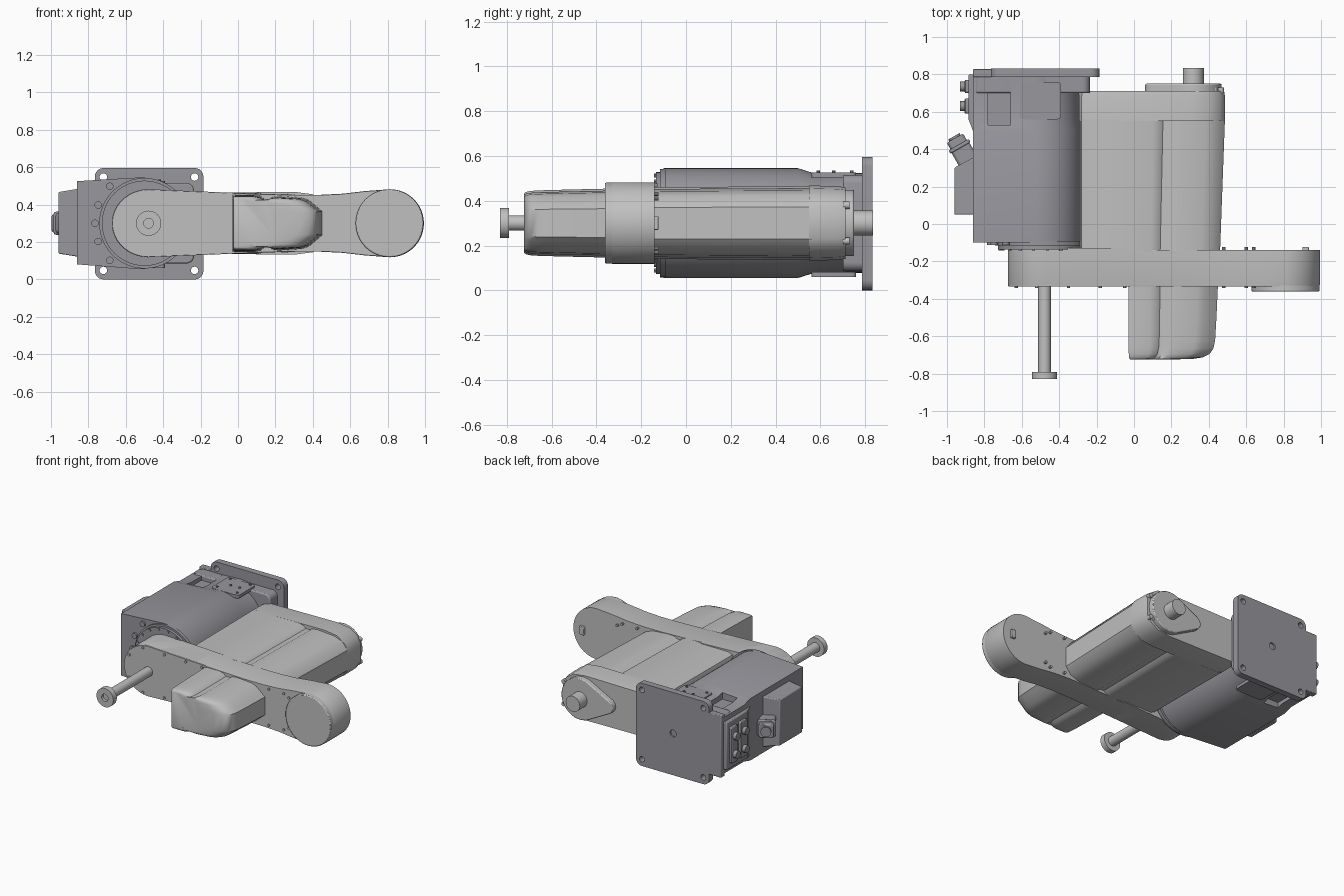
import bpy, bmesh, math
from mathutils import Vector, Matrix

cube = bpy.data.objects.get("Cube")
if cube:
    bpy.data.objects.remove(cube, do_unlink=True)

MID = 0.3      # height of the machine's centre plane
made = []


def material(name, rgb):
    m = bpy.data.materials.new(name)
    m.use_nodes = True
    m.diffuse_color = (*rgb, 1)
    m.node_tree.nodes["Principled BSDF"].inputs["Base Color"].default_value = (*rgb, 1)
    return m


LIGHT = material("light grey", (0.53, 0.53, 0.53))
DARK = material("slate grey", (0.31, 0.31, 0.34))


def loft(name, outline, stations, mat, axis="y", origin=(0, MID), bevel=0.0):
    """Skin copies of an outline along an axis; station = (position, scale a, scale b)."""
    place = {"y": lambda a, b, t: (a, t, b),
             "x": lambda a, b, t: (t, a, b),
             "z": lambda a, b, t: (a, b, t)}[axis]
    bm = bmesh.new()
    rings = []
    for t, sa, sb in stations:
        rings.append([bm.verts.new(place(origin[0] + (a - origin[0]) * sa,
                                         origin[1] + (b - origin[1]) * sb, t))
                      for a, b in outline])
    n = len(outline)
    for lo, hi in zip(rings, rings[1:]):
        for i in range(n):
            j = (i + 1) % n
            bm.faces.new((lo[i], lo[j], hi[j], hi[i]))
    bm.faces.new(rings[0])
    bm.faces.new(rings[-1])
    bmesh.ops.recalc_face_normals(bm, faces=bm.faces)
    mesh = bpy.data.meshes.new(name)
    bm.to_mesh(mesh)
    bm.free()
    mesh.materials.append(mat)
    ob = bpy.data.objects.new(name, mesh)
    bpy.context.collection.objects.link(ob)
    made.append(ob)
    if bevel:
        mod = ob.modifiers.new("edge", "BEVEL")
        mod.width, mod.segments, mod.limit_method = bevel, 2, "ANGLE"
        mod.angle_limit = math.radians(40)
    return ob


def prism(name, outline, t0, t1, mat, **kw):
    return loft(name, outline, [(t0, 1, 1), (t1, 1, 1)], mat, **kw)


def arc(a, b, r, start, end, steps=24):
    return [(a + r * math.cos(math.radians(start + (end - start) * i / steps)),
             b + r * math.sin(math.radians(start + (end - start) * i / steps)))
            for i in range(steps + 1)]


def rod(name, a, b, r, t0, t1, mat, axis="y", steps=32, bevel=0.0):
    return prism(name, arc(a, b, r, 0, 360, steps)[:-1], t0, t1, mat, axis=axis, bevel=bevel)


def rect(a0, a1, b0, b1):
    return [(a0, b0), (a1, b0), (a1, b1), (a0, b1)]


def rounded(a0, a1, b0, b1, r):
    return (arc(a1 - r, b1 - r, r, 0, 90, 6) + arc(a0 + r, b1 - r, r, 90, 180, 6)
            + arc(a0 + r, b0 + r, r, 180, 270, 6) + arc(a1 - r, b0 + r, r, 270, 360, 6))


def mirrored(half):
    """Closed outline from (x, half height) pairs, symmetric about the centre plane."""
    return [(x, MID + h) for x, h in half] + [(x, MID - h) for x, h in reversed(half)]


def cut(ob, cutter):
    cutter.hide_render = True
    mod = ob.modifiers.new("cut", "BOOLEAN")
    mod.operation, mod.object, mod.solver = "DIFFERENCE", cutter, "EXACT"
    if len(ob.modifiers) > 1:
        ob.modifiers.move(len(ob.modifiers) - 1, 0)
    bpy.context.view_layer.update()
    later = [m for m in ob.modifiers if m.type == "BEVEL"]
    for m in later:
        m.show_viewport = False
    dg = bpy.context.evaluated_depsgraph_get()
    ob.data = bpy.data.meshes.new_from_object(ob.evaluated_get(dg))
    ob.modifiers.remove(mod)
    for m in later:
        m.show_viewport = True
    made.remove(cutter)
    bpy.data.objects.remove(cutter, do_unlink=True)


# Base housing: flat on one side, round on the other, slimmer near the flange
base = loft("base_housing",
            [(-0.86, 0.08), (-0.86, 0.525)] + arc(-0.525, MID, 0.245, 90, -90, 36),
            [(-0.1, 1, 1), (0.5, 1, 1), (0.57, 0.975, 0.91), (0.79, 0.975, 0.91)],
            DARK, origin=(-0.86, MID))
for z0, z1 in ((0.48, 0.6), (0.0, 0.12)):
    cut(base, prism("pocket_cutter", rect(-0.78, -0.66, 0.53, 0.77), z0, z1, DARK, axis="z"))

# Screw pads above and below the base
for side in (1, -1):
    z = MID + side * 0.222
    prism("screw_pad", rounded(-0.61, -0.39, 0.56, 0.76, 0.02), z - 0.018, z + 0.004, DARK, axis="z")
    for x, y in ((-0.58, 0.74), (-0.42, 0.74), (-0.58, 0.59), (-0.52, 0.66), (-0.45, 0.66), (-0.42, 0.59)):
        rod("pad_screw", x, y, 0.008, z, z + side * 0.012, DARK, axis="z", steps=10)

# Mounting flange with corner holes
prism("flange_collar", rounded(-0.86, -0.235, 0.085, 0.515, 0.04), 0.7, 0.8, DARK, bevel=0.008)
flange = prism("flange_plate", rounded(-0.765, -0.185, 0.0, 0.595, 0.045), 0.785, 0.832, DARK)
for x in (-0.72, -0.232):
    for z in (0.048, 0.547):
        cut(flange, rod("hole_cutter", x, z, 0.02, 0.7, 0.9, DARK, steps=20))
cut(flange, rod("centre_cutter", -0.48, MID, 0.025, 0.82, 0.9, DARK, steps=24))
prism("flange_side", rect(-0.86, -0.74, 0.08, 0.525), 0.785, 0.83, DARK, bevel=0.005)

# Turning ring and bolts on the base front
rod("turning_ring", -0.5, MID, 0.228, -0.135, -0.09, DARK, steps=48)
rod("ring_lip", -0.5, MID, 0.242, -0.115, -0.09, DARK, steps=48)
for deg in range(0, 360, 20):
    a = math.radians(deg)
    rod("ring_bolt", -0.5 + 0.215 * math.cos(a), MID + 0.215 * math.sin(a), 0.009, -0.142, -0.13, DARK, steps=8)
for deg in (136, 160, 180, 200, 224):
    a = math.radians(deg)
    rod("base_bolt", -0.48 + 0.285 * math.cos(a), MID + 0.285 * math.sin(a), 0.02, -0.112, -0.09, DARK, steps=12)

# Cable box, tapered outward
loft("cable_box", [(0.05, 0.12), (0.36, 0.12), (0.36, 0.485), (0.05, 0.485)],
     [(-0.85, 1, 1), (-0.96, 0.81, 0.9)], DARK, axis="x", origin=(0.05, MID), bevel=0.006)

# Connector panel beside the flange
prism("connector_panel", rect(0.56, 0.8, 0.13, 0.47), -0.885, -0.85, DARK, axis="x", bevel=0.006)
prism("panel_ramp", [(-0.85, 0.47), (-0.885, 0.56), (-0.85, 0.6)], 0.13, 0.47, DARK, axis="z")
for y0, y1 in ((0.59, 0.67), (0.7, 0.77)):
    prism("socket_plate", rounded(y0, y1, 0.17, 0.43, 0.012), -0.905, -0.87, DARK, axis="x", bevel=0.005)
    for z in (0.23, 0.36):
        rod("socket", (y0 + y1) / 2, z, 0.027, -0.93, -0.89, DARK, axis="x", steps=16)

# Angled plug: body, collar and tip along one slanted direction
way = Vector((-0.5, 0.87, 0)).normalized()
turn = Matrix.Translation((-0.895, 0.35, MID)) @ way.to_track_quat("Z", "Y").to_matrix().to_4x4()
for name, size, t0, t1 in (("plug_body", 0.055, -0.05, 0.07), ("plug_collar", 0.062, 0.065, 0.085),
                           ("plug_tip", 0.05, 0.08, 0.125)):
    ob = prism(name, rounded(-size, size, -size, size, 0.02), t0, t1, DARK, axis="z", bevel=0.006)
    ob.matrix_world = turn
rod("plug_cap", 0, 0, 0.035, 0.12, 0.137, DARK, axis="z", steps=20).matrix_world = turn

# Link arm: rounded at both ends with a slight waist
waist = [(-0.3, 0.174), (-0.1, 0.166), (0.1, 0.158), (0.3, 0.152), (0.44, 0.152), (0.56, 0.158), (0.68, 0.172)]
upper = [(x, MID + h) for x, h in waist]
lower = [(x, MID - h) for x, h in reversed(waist)]
left_end = [(-0.48 + (x + 0.48) * 1.07, z) for x, z in arc(-0.48, MID, 0.182, 270, 90, 28)]
right_end = arc(0.812, MID, 0.182, 90, -90, 28)
link = left_end + upper + right_end + lower
loft("link_arm", link, [(-0.335, 0.995, 0.985), (-0.325, 1, 1), (-0.14, 1, 1)], LIGHT)
prism("link_cover", left_end + upper[:2] + [(-0.03, 0.463), (-0.03, 0.137)] + lower[-2:],
      -0.33, -0.128, LIGHT)
rod("elbow_cap", 0.81, MID, 0.181, -0.362, -0.32, LIGHT, steps=56, bevel=0.006)
prism("rear_clip", rect(0.9, 0.935, 0.27, 0.33), -0.15, -0.122, LIGHT, bevel=0.004)
for x, h in ((-0.63, 0.08), (-0.52, 0.16), (-0.35, 0.155), (-0.18, 0.15), (-0.05, 0.145),
             (0.48, 0.13), (0.6, 0.13), (0.64, 0.11)):
    for s in (1, -1):
        rod("link_screw", x, MID + s * h, 0.009, -0.343, -0.32, LIGHT, steps=10)
        rod("rear_screw", x, MID + s * h, 0.009, -0.15, -0.122, LIGHT, steps=10)

# Front pod with a shallow groove and rounded nose
pod = mirrored([(-0.03, 0.15), (-0.015, 0.155), (0.09, 0.155), (0.12, 0.147), (0.14, 0.131), (0.17, 0.131),
                (0.19, 0.142), (0.22, 0.146), (0.34, 0.138), (0.38, 0.125), (0.43, 0.082), (0.45, 0.065)])
loft("front_pod", pod,
     [(-0.3, 1, 1), (-0.5, 0.98, 0.97), (-0.62, 0.965, 0.95), (-0.665, 0.945, 0.94),
      (-0.695, 0.9, 0.925), (-0.713, 0.82, 0.9), (-0.722, 0.7, 0.86), (-0.724, 0.45, 0.84)],
     LIGHT, origin=(-0.01, MID))

# Rear housing, widening gently toward the back
rear = mirrored([(-0.29, 0.115), (-0.28, 0.145), (-0.25, 0.158), (0.09, 0.16), (0.12, 0.152), (0.14, 0.136),
                 (0.17, 0.136), (0.19, 0.148), (0.23, 0.152), (0.36, 0.142), (0.42, 0.12), (0.46, 0.07)])
loft("rear_housing", rear, [(-0.15, 1, 1), (0.56, 1.035, 1.03)], LIGHT, origin=(-0.29, MID))
ends = mirrored([(-0.295, 0.115), (-0.28, 0.15), (-0.24, 0.162), (0.3, 0.168), (0.4, 0.155), (0.46, 0.115),
                 (0.487, 0.07)])
loft("rear_end_block", ends, [(0.55, 1, 1), (0.68, 1, 0.98), (0.712, 0.985, 0.95)], LIGHT, origin=(0.1, MID))

# Teardrop end cap with its shaft stub
big, small, gap = 0.148, 0.05, 0.21
phi = math.degrees(math.acos(-(big - small) / gap))
prism("rear_end_cap", arc(0.32, MID, big, -phi, phi, 32) + arc(0.32 - gap, MID, small, phi, 360 - phi, 12),
      0.7, 0.75, LIGHT, bevel=0.006)
rod("motor_stub", 0.317, MID, 0.056, 0.74, 0.834, LIGHT)
for x in (0.44, 0.475):
    for s in (1, -1):
        rod("end_lug", x - 0.01, MID + s * 0.08, 0.016, 0.7, 0.73, LIGHT, steps=12)

# Output spindle
rod("spindle", -0.478, MID, 0.034, -0.8, -0.3, LIGHT)
tip = rod("spindle_flange", -0.478, MID, 0.067, -0.83, -0.79, LIGHT, steps=40)
cut(tip, rod("bore_cutter", -0.478, MID, 0.026, -0.9, -0.81, LIGHT, steps=20))

# Soft shading with crisp edges
bpy.ops.object.select_all(action="DESELECT")
for ob in made:
    ob.select_set(True)
bpy.context.view_layer.objects.active = made[0]
bpy.ops.object.shade_smooth_by_angle(angle=math.radians(32))
